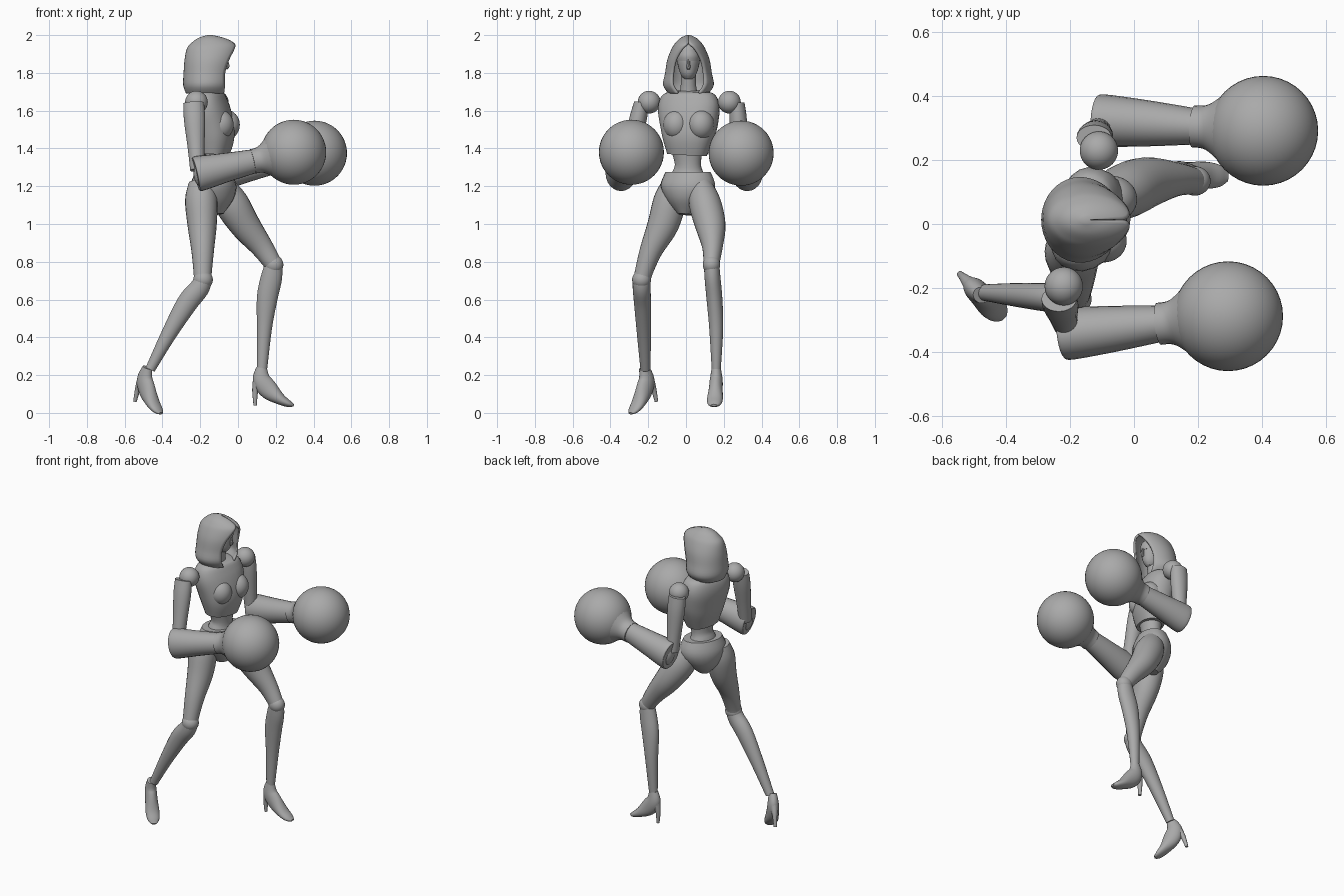
import bpy, bmesh, math
from mathutils import Vector, Matrix

cube = bpy.data.objects.get("Cube")
if cube:
    bpy.data.objects.remove(cube)

grey = bpy.data.materials.new("plain grey")
grey.use_nodes = True
grey.diffuse_color = (0.4, 0.4, 0.4, 1)
grey.node_tree.nodes["Principled BSDF"].inputs["Base Color"].default_value = (0.4, 0.4, 0.4, 1)


def finish(name, bm, angle=40):
    bmesh.ops.recalc_face_normals(bm, faces=bm.faces)
    mesh = bpy.data.meshes.new(name)
    bm.to_mesh(mesh)
    bm.free()
    mesh.materials.append(grey)
    ob = bpy.data.objects.new(name, mesh)
    bpy.context.collection.objects.link(ob)
    bpy.ops.object.select_all(action='DESELECT')
    ob.select_set(True)
    bpy.context.view_layer.objects.active = ob
    bpy.ops.object.shade_smooth_by_angle(angle=math.radians(angle))
    return ob


def spline(keys, steps):
    """Smooth interpolation through tuples of equal length."""
    k = [keys[0]] + list(keys) + [keys[-1]]
    out = []
    for i in range(1, len(k) - 2):
        for j in range(steps):
            t = j / steps
            out.append([b + t * (c - a) / 2 + t * t * (a - 2.5 * b + 2 * c - d / 2)
                        + t ** 3 * (1.5 * (b - c) + (d - a) / 2)
                        for a, b, c, d in zip(*k[i - 1:i + 3])])
    return out + [list(keys[-1])]


def bridge(bm, rings, closed=True):
    for a, b in zip(rings, rings[1:]):
        n = len(a)
        for i in range(n if closed else n - 1):
            j = (i + 1) % n
            bm.faces.new((a[i], a[j], b[j], b[i]))


def loft(name, keys, side=(0, 1, 0), matrix=None, sides=24, steps=4, power=1.0):
    """Sections (x, y, z, depth, width) swept along their own path."""
    bm = bmesh.new()
    pts = spline(keys, steps)
    pos = [Vector(p[:3]) for p in pts]
    rings = []
    for i, p in enumerate(pts):
        t = (pos[min(i + 1, len(pos) - 1)] - pos[max(i - 1, 0)]).normalized()
        s = Vector(side)
        s = (s - t * s.dot(t)).normalized()
        f = s.cross(t)
        ring = []
        for k in range(sides):
            c, d = math.cos(k * math.tau / sides), math.sin(k * math.tau / sides)
            c, d = (math.copysign(abs(v) ** power, v) for v in (c, d))
            ring.append(bm.verts.new(pos[i] + f * c * p[3] + s * d * p[4]))
        rings.append(ring)
    bridge(bm, rings)
    bm.faces.new(rings[0])
    bm.faces.new(rings[-1])
    if matrix:
        bm.transform(matrix)
    return finish(name, bm)


def ball(name, centre, size, yaw=0):
    bm = bmesh.new()
    m = (Matrix.Translation(centre) @ Matrix.Rotation(yaw, 4, 'Z')
         @ Matrix.Diagonal((*size, 1)))
    bmesh.ops.create_uvsphere(bm, u_segments=40, v_segments=24, radius=1, matrix=m)
    return finish(name, bm)


# Torso, turned slightly towards its right
TURN = (0.26, 0.97, 0)
loft("chest", [(-.16, .015, 1.705, .05, .08), (-.16, .015, 1.685, .08, .14),
               (-.155, .015, 1.62, .10, .165), (-.135, .015, 1.53, .105, .155),
               (-.125, .01, 1.45, .10, .135), (-.125, .005, 1.365, .075, .105)],
     TURN, power=.85)
for n, y in (("right", -.05), ("left", .08)):
    ball(n + "_bust", (-.085 + y * .25, y, 1.525), (.075, .07, .08), -.26)
loft("abdomen", [(-.125, .005, 1.41, .07, .09), (-.125, .01, 1.32, .058, .07),
                 (-.13, .01, 1.27, .068, .085), (-.13, .01, 1.21, .09, .11)], TURN)
loft("pelvis", [(-.13, .01, 1.275, .09, .125), (-.13, .01, 1.20, .115, .15),
                (-.13, .005, 1.12, .10, .11), (-.125, 0, 1.05, .05, .04)], (.4, .9, 0))
loft("neck", [(-.16, .013, 1.66, .05, .06), (-.15, .013, 1.72, .04, .042),
              (-.14, .013, 1.80, .04, .04)])

# Head: face, visor and draped hood
loft("face", [(-.115, .013, 1.765, .025, .018), (-.12, .013, 1.79, .05, .04),
              (-.13, .013, 1.85, .07, .058), (-.13, .013, 1.91, .065, .055),
              (-.14, .013, 1.95, .04, .035)])
loft("visor", [(-.13, .013, 1.862, .072, .06), (-.13, .013, 1.89, .077, .062),
               (-.13, .013, 1.92, .068, .055)])
loft("nose", [(-.06, .013, 1.87, .006, .006), (-.055, .013, 1.835, .01, .01),
              (-.062, .013, 1.82, .004, .008)], sides=8)

bm = bmesh.new()
rings = []
# Hood levels: centre x, height, depth, width, half opening
for x, z, a, b, w in spline([(-.17, 1.69, .105, .105, .058), (-.17, 1.735, .12, .134, .085),
                             (-.165, 1.80, .123, .124, .085), (-.155, 1.87, .128, .112, .07),
                             (-.145, 1.93, .125, .088, .034), (-.14, 1.96, .105, .068, .003),
                             (-.145, 1.985, .065, .042, .001), (-.15, 2.0, .012, .01, .0005)], 4):
    t0 = math.asin(min(1, max(w, .0003) / b))
    ring = []
    for k in range(33):
        t = t0 + (math.tau - 2 * t0) * k / 32
        c = math.cos(t)
        reach = 1 + .12 * max(c, 0)
        ring.append(bm.verts.new((x + a * c * reach, .013 + b * math.sin(t), z)))
    rings.append(ring)
bridge(bm, rings, closed=False)
bm.faces.new(rings[-1])
hood = finish("hood", bm)
shell = hood.modifiers.new("thickness", 'SOLIDIFY')
shell.thickness = .012
shell.offset = -1

# Arms: shoulder, upper arm, flared forearm, cuff and round glove
ARMS = {"right": (Vector((-.22, -.195, 1.645)), Vector((-.215, -.345, 1.265)), Vector((.295, -.289, 1.38))),
        "left": (Vector((-.11, .23, 1.645)), Vector((-.11, .325, 1.265)), Vector((.405, .292, 1.375)))}
for n, (shoulder, elbow, glove) in ARMS.items():
    out = -1 if n == "right" else 1
    ball(n + "_shoulder", shoulder, (.06, .06, .06))
    top = shoulder + Vector((-.015, out * .04, -.005))
    low = elbow + Vector((0, -out * .03, .02))
    loft(n + "_upper_arm", [(*top, .055, .04), (*top.lerp(low, .25), .056, .046),
                            (*top.lerp(low, .65), .045, .042), (*low, .038, .04)])
    path = glove - elbow

    def along(f):
        return elbow + path * f

    ball(n + "_elbow", elbow + Vector((.03, 0, 0)), (.05, .06, .07))
    loft(n + "_forearm", [(*along(-.015), .088, .075), (*along(.03), .093, .082),
                          (*along(.3), .077, .072), (*along(.62), .062, .055)], steps=5)
    loft(n + "_cuff", [(*along(.575), .066, .066), (*along(.64), .068, .068),
                       (*along(.70), .085, .085), (*along(.8), .13, .13)])
    ball(n + "_glove", glove, (.172, .172, .172))

# Legs: thigh, knee, shin
loft("right_thigh", [(-.195, -.065, 1.22, .065, .06), (-.195, -.085, 1.13, .085, .085),
                     (-.19, -.12, 1.0, .078, .083), (-.187, -.185, .86, .06, .06),
                     (-.187, -.225, .74, .048, .047), (-.187, -.235, .69, .046, .046)])
loft("left_thigh", [(-.09, .075, 1.21, .065, .06), (-.035, .1, 1.11, .09, .085),
                    (.04, .13, .99, .08, .08), (.125, .14, .88, .06, .055),
                    (.185, .135, .79, .047, .042), (.195, .135, .765, .044, .04)])
loft("right_shin", [(-.18, -.235, .715, .044, .046), (-.205, -.235, .66, .053, .047),
                    (-.27, -.23, .58, .055, .045), (-.37, -.222, .41, .04, .037),
                    (-.465, -.215, .23, .026, .026)])
loft("left_shin", [(.19, .135, .80, .043, .04), (.178, .14, .72, .056, .042),
                   (.155, .15, .61, .055, .042), (.14, .16, .45, .04, .037),
                   (.127, .16, .23, .027, .024)])
ball("right_knee", (-.185, -.235, .705), (.052, .05, .05))
ball("left_knee", (.19, .135, .785), (.05, .046, .05))

# Heeled shoes, built pointing along +x and then turned into place
FEET = {"right": ((-.48, -.222, .235), -45, 18), "left": ((.125, .16, .235), -4, 0)}
for n, (ankle, yaw, pitch) in FEET.items():
    m = (Matrix.Translation(ankle) @ Matrix.Rotation(math.radians(yaw), 4, 'Z')
         @ Matrix.Rotation(math.radians(pitch), 4, 'Y'))
    loft(n + "_shoe", [(0, 0, .005, .028, .024), (0, 0, -.06, .048, .034),
                       (.04, 0, -.115, .05, .037), (.1, 0, -.163, .03, .042),
                       (.145, 0, -.187, .018, .034), (.17, 0, -.195, .006, .015)], matrix=m)
    loft(n + "_heel", [(-.02, 0, -.07, .028, .026), (-.034, 0, -.12, .016, .016),
                       (-.034, 0, -.195, .009, .01)], matrix=m, sides=12)
